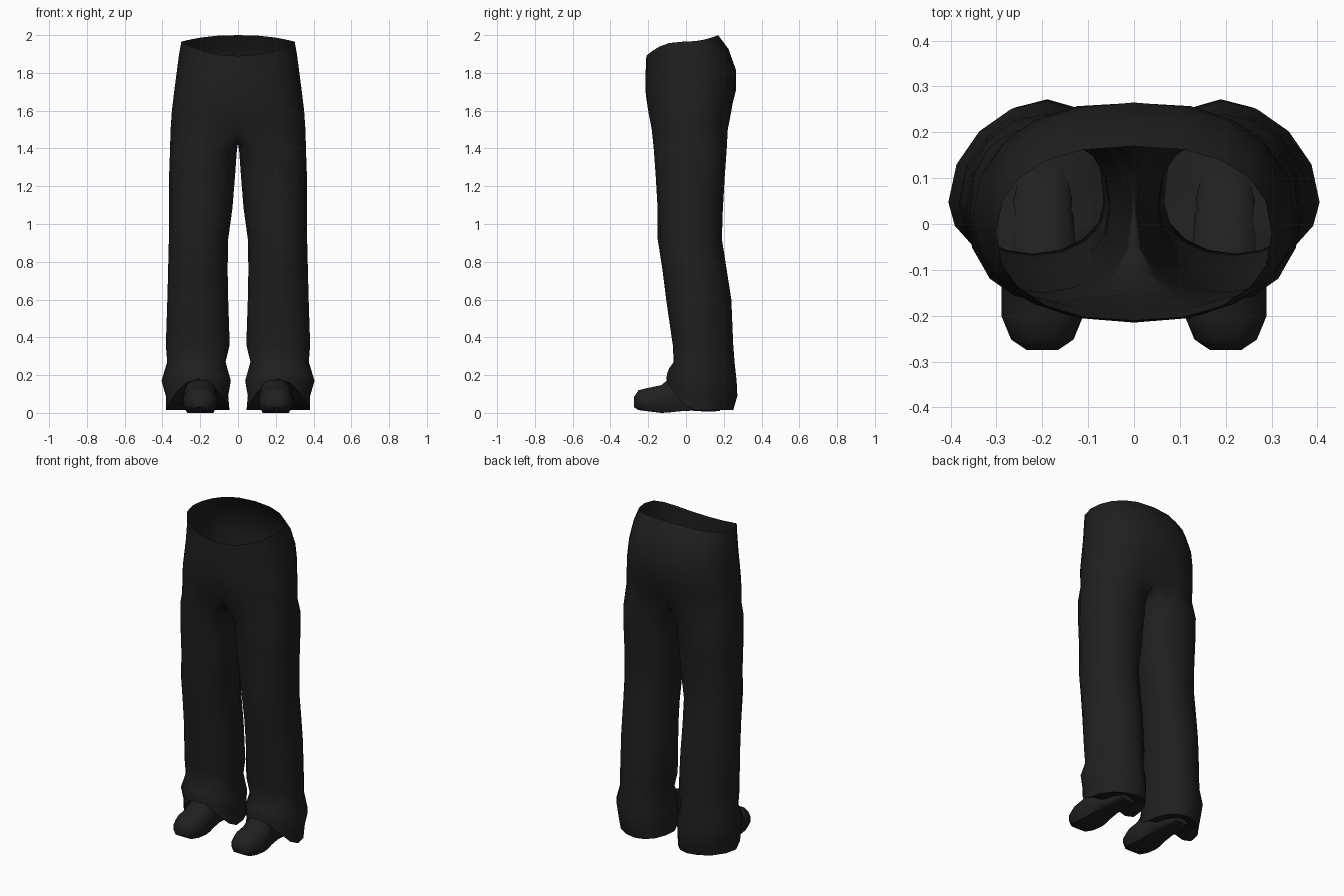
import bpy, bmesh, math

cube = bpy.data.objects.get("Cube")
if cube:
    bpy.data.objects.remove(cube)


def material(name, value):
    m = bpy.data.materials.new(name)
    m.use_nodes = True
    colour = (value, value, value, 1)
    m.diffuse_color = colour
    m.node_tree.nodes["Principled BSDF"].inputs["Base Color"].default_value = colour
    return m


def power(v, e):
    return math.copysign(abs(v) ** e, v)


def bridge(bm, a, b, closed):
    n = len(a)
    for i in range(n if closed else n - 1):
        j = (i + 1) % n
        bm.faces.new((a[i], a[j], b[j], b[i]))


def finish(bm, name, mat):
    """Turn one half into a mirrored, smooth shaded object."""
    bmesh.ops.recalc_face_normals(bm, faces=bm.faces[:])
    mesh = bpy.data.meshes.new(name)
    bm.to_mesh(mesh)
    bm.free()
    mesh.materials.append(mat)
    ob = bpy.data.objects.new(name, mesh)
    bpy.context.collection.objects.link(ob)
    mirror = ob.modifiers.new("Mirror", "MIRROR")
    mirror.merge_threshold = 0.0005
    bpy.ops.object.select_all(action="DESELECT")
    ob.select_set(True)
    bpy.context.view_layer.objects.active = ob
    bpy.ops.object.shade_smooth_by_angle(angle=math.radians(50))
    return ob


cloth = material("black cloth", 0.0135)
leather = material("black leather", 0.0145)
OUTER, INNER = 11, 5

# Hips: height, half width, front, back, waistline tilt, pinch at the middle
hips = [
    (1.965, 0.30, -0.21, 0.17, 1.0, 1.0),
    (1.90, 0.312, -0.212, 0.225, 0.75, 1.0),
    (1.80, 0.325, -0.215, 0.265, 0.4, 1.0),
    (1.70, 0.338, -0.215, 0.267, 0.2, 0.99),
    (1.60, 0.35, -0.21, 0.25, 0.0, 0.95),
    (1.50, 0.357, -0.19, 0.23, 0.0, 0.8),
]
# Legs: height, inner side, outer side, front, back, roundness
legs = [
    (1.39, 0.006, 0.36, -0.17, 0.215, 0.85),
    (1.25, 0.016, 0.365, -0.16, 0.205, 0.87),
    (1.08, 0.03, 0.365, -0.15, 0.195, 0.9),
    (0.92, 0.052, 0.366, -0.15, 0.19, 0.92),
    (0.76, 0.055, 0.37, -0.125, 0.215, 0.95),
    (0.60, 0.052, 0.374, -0.105, 0.24, 0.98),
    (0.36, 0.044, 0.382, -0.07, 0.25, 1.0),
    (0.27, 0.066, 0.375, -0.065, 0.257, 1.0),
    (0.17, 0.038, 0.405, -0.09, 0.268, 1.02),
    (0.09, 0.052, 0.382, -0.10, 0.272, 1.0),
    (0.015, 0.045, 0.38, -0.105, 0.25, 1.0),
]

# Trousers: open half rings over the hips
bm = bmesh.new()
previous = None
for z, half, front, back, tilt, pinch in hips:
    ring = []
    for i in range(OUTER):
        t = math.pi * i / (OUTER - 1)
        c = math.cos(t)
        x = half * power(math.sin(t), 0.85) if 0 < i < OUTER - 1 else 0
        mid, depth = (front + back) / 2, (back - front) / 2
        y = mid - depth * power(c, 0.85)
        if x == 0:
            y *= pinch
        drop = c * c * (-0.075 if c > 0 else 0.035)
        ring.append(bm.verts.new((x, y, z + tilt * drop)))
    if previous:
        bridge(bm, previous, ring, False)
    previous = ring

# Crotch seam closes the last half ring into a leg opening
y0, y1 = previous[-1].co.y, previous[0].co.y
for k in range(1, INNER + 1):
    f = k / (INNER + 1)
    z = 1.50 - 0.075 * math.sin(math.pi * f) ** 0.7
    previous.append(bm.verts.new((0, y0 + (y1 - y0) * f, z)))

# Legs: closed rings, widest forward of the middle, the hem arched over the shoe
for z, inner, outer, front, back, roundness in legs:
    ring = []
    side = 0.03 + 0.02 * (1 - z / 1.4)
    for i in range(OUTER + INNER):
        a = math.tau * (i - 1) / (OUTER + INNER)
        c, s = power(math.cos(a), roundness), power(math.sin(a), roundness)
        x = (inner + outer) / 2 + (outer - inner) / 2 * s
        y = side + (front - side) * c if c > 0 else side - (back - side) * c
        if c < 0:
            x -= 0.03 * c * c * (1 - z / 1.4)
        height = z
        if z < 0.27:
            hem = 0.015 + 0.165 * max(0, c) ** 1.8
            height = hem + (z - 0.015) * (0.27 - hem) / 0.255
        ring.append(bm.verts.new((x, y, height)))
    bridge(bm, previous, ring, True)
    previous = ring

# Hem turned inwards and closed around the shoe
lining = []
for v in previous:
    x, y, z = v.co
    lining.append(bm.verts.new((0.2 + (x - 0.2) * 0.7, 0.05 + (y - 0.05) * 0.7, 0.03 + z * 0.7)))
bridge(bm, previous, lining, True)
middle = bm.verts.new((0.2, 0.05, 0.06))
for i, v in enumerate(lining):
    bm.faces.new((lining[i - 1], v, middle))
finish(bm, "trousers", cloth)

# Shoes: position along the foot, half width, sole height, top height
sections = [
    (-0.275, 0.035, 0.03, 0.085),
    (-0.252, 0.07, 0.015, 0.122),
    (-0.20, 0.092, 0.008, 0.135),
    (-0.13, 0.092, 0.0, 0.15),
    (-0.09, 0.09, 0.002, 0.185),
    (-0.04, 0.08, 0.008, 0.17),
    (0.03, 0.07, 0.012, 0.08),
    (0.12, 0.065, 0.006, 0.055),
    (0.18, 0.045, 0.01, 0.04),
]
bm = bmesh.new()
previous = None
SIDES = 12
for y, half, low, high in sections:
    ring = []
    for i in range(SIDES):
        a = math.tau * (i + 0.5) / SIDES
        s = math.sin(a)
        mid = low + (high - low) * 0.4
        # flat sole below, rounded upper above
        z = mid + (high - mid) * s if s > 0 else mid + (mid - low) * max(-1, s * 1.4)
        ring.append(bm.verts.new((0.2 + half * power(math.cos(a), 0.8), y, z)))
    if previous:
        bridge(bm, previous, ring, True)
    else:
        bm.faces.new(ring)
    previous = ring
bm.faces.new(previous)
finish(bm, "shoes", leather)
